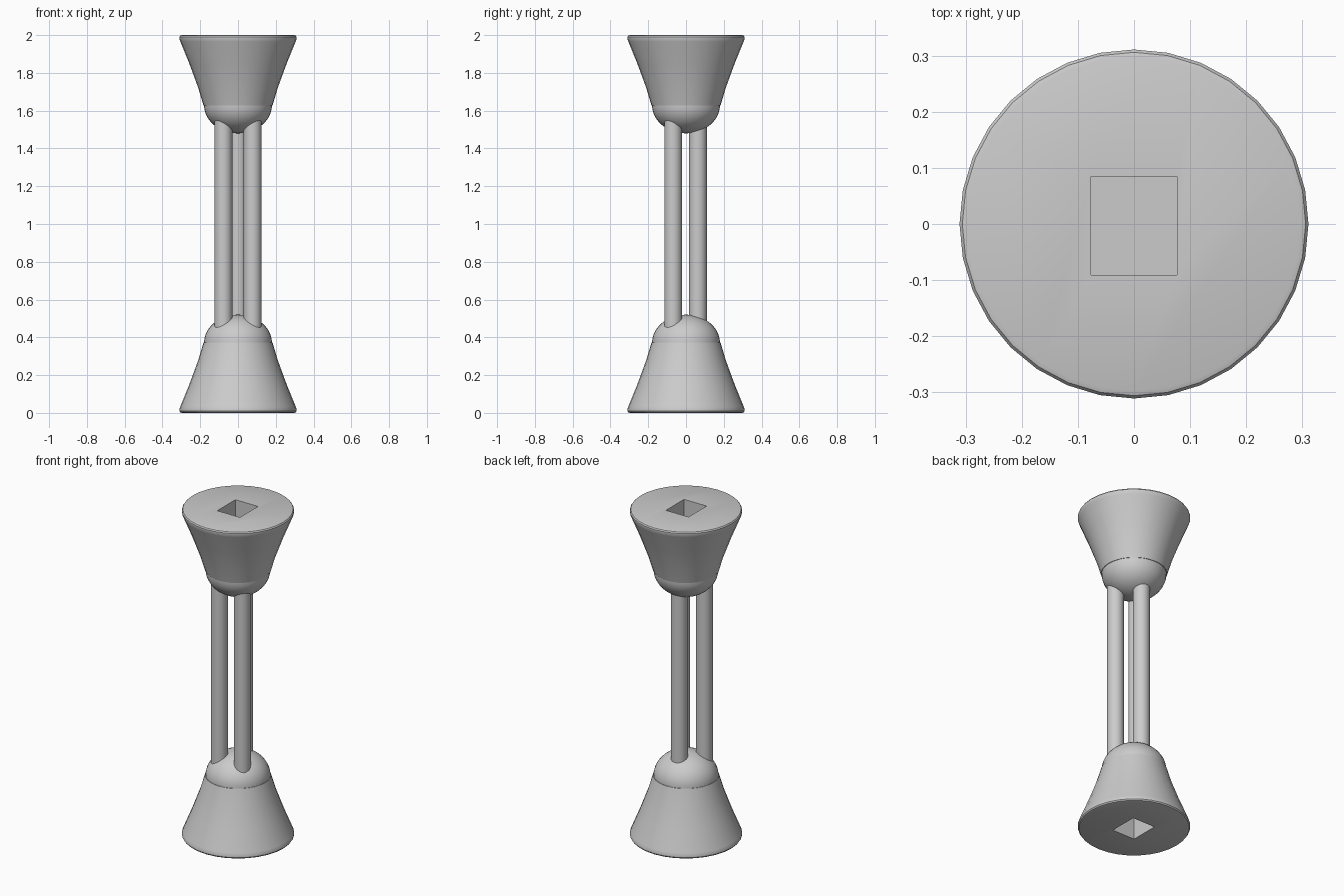
import bpy, bmesh, math
from mathutils import Vector

cube = bpy.data.objects.get("Cube")
if cube:
    bpy.data.objects.remove(cube, do_unlink=True)

SEGMENTS = 32
HOLE_DEPTH = 0.3

# One plain grey for every part
grey = bpy.data.materials.new("plain_grey")
grey.use_nodes = True
colour = (0.6, 0.6, 0.6, 1)
grey.diffuse_color = colour
grey.node_tree.nodes["Principled BSDF"].inputs["Base Color"].default_value = colour


def finish(name, bm):
    """Turn a bmesh into a named grey object."""
    bmesh.ops.recalc_face_normals(bm, faces=bm.faces[:])
    mesh = bpy.data.meshes.new(name)
    bm.to_mesh(mesh)
    bm.free()
    mesh.materials.append(grey)
    obj = bpy.data.objects.new(name, mesh)
    bpy.context.collection.objects.link(obj)
    return obj


def activate(obj):
    bpy.ops.object.select_all(action='DESELECT')
    obj.select_set(True)
    bpy.context.view_layer.objects.active = obj


def smooth(obj):
    activate(obj)
    bpy.ops.object.shade_smooth_by_angle(angle=math.radians(35))


def lathe(name, profile, top):
    """Closed solid from (radius, height) rings; mirrored upward for the top end."""
    bm = bmesh.new()
    rings = []
    for r, h in profile:
        z = 2 - h if top else h
        rings.append([bm.verts.new((r * math.cos(a), r * math.sin(a), z))
                      for a in (math.tau * i / SEGMENTS for i in range(SEGMENTS))])
    for low, high in zip(rings, rings[1:]):
        for i in range(SEGMENTS):
            j = (i + 1) % SEGMENTS
            bm.faces.new((low[i], low[j], high[j], high[i]))
    bm.faces.new(rings[0])
    bm.faces.new(rings[-1])
    return finish(name, bm)


def cut_socket(obj, top):
    """Rectangular socket in the flat end."""
    bm = bmesh.new()
    bmesh.ops.create_cube(bm, size=1)
    bmesh.ops.scale(bm, vec=(0.153, 0.175, 2 * HOLE_DEPTH), verts=bm.verts)
    bmesh.ops.translate(bm, vec=Vector((0, -0.003, 2 if top else 0)), verts=bm.verts)
    cutter = finish("socket_cutter", bm)
    cutter.hide_render = True
    mod = obj.modifiers.new("socket", 'BOOLEAN')
    mod.operation = 'DIFFERENCE'
    mod.solver = 'EXACT'
    mod.object = cutter
    activate(obj)
    bpy.ops.object.modifier_apply(modifier=mod.name)
    bpy.data.objects.remove(cutter, do_unlink=True)


# Flared ends with a rounded rim, slightly concave flank
cone_profile = [(0.297, 0), (0.306, 0.003), (0.311, 0.010), (0.311, 0.020),
                (0.305, 0.035), (0.258, 0.150), (0.212, 0.275), (0.183, 0.372)]

# Flattened domes that hold the rods
dome_profile = [(0.18, 0.355)]
for step in range(12):
    a = math.radians(90) * step / 12
    dome_profile.append((0.18 * math.cos(a), 0.37 + 0.15 * math.sin(a)))
dome_profile.append((0.004, 0.52))

for prefix, top in (("lower", False), ("upper", True)):
    flare = lathe(prefix + "_flared_end", cone_profile, top)
    cut_socket(flare, top)
    smooth(flare)
    smooth(lathe(prefix + "_dome", dome_profile, top))

# Three upright rods, two in front and one behind
for name, x, y in (("front_left_rod", 0.077, -0.068),
                   ("front_right_rod", -0.077, -0.068),
                   ("back_rod", 0, 0.063)):
    bm = bmesh.new()
    bmesh.ops.create_cone(bm, cap_ends=True, segments=SEGMENTS,
                          radius1=0.047, radius2=0.047, depth=1.2)
    bmesh.ops.translate(bm, vec=Vector((x, y, 1)), verts=bm.verts)
    smooth(finish(name, bm))
